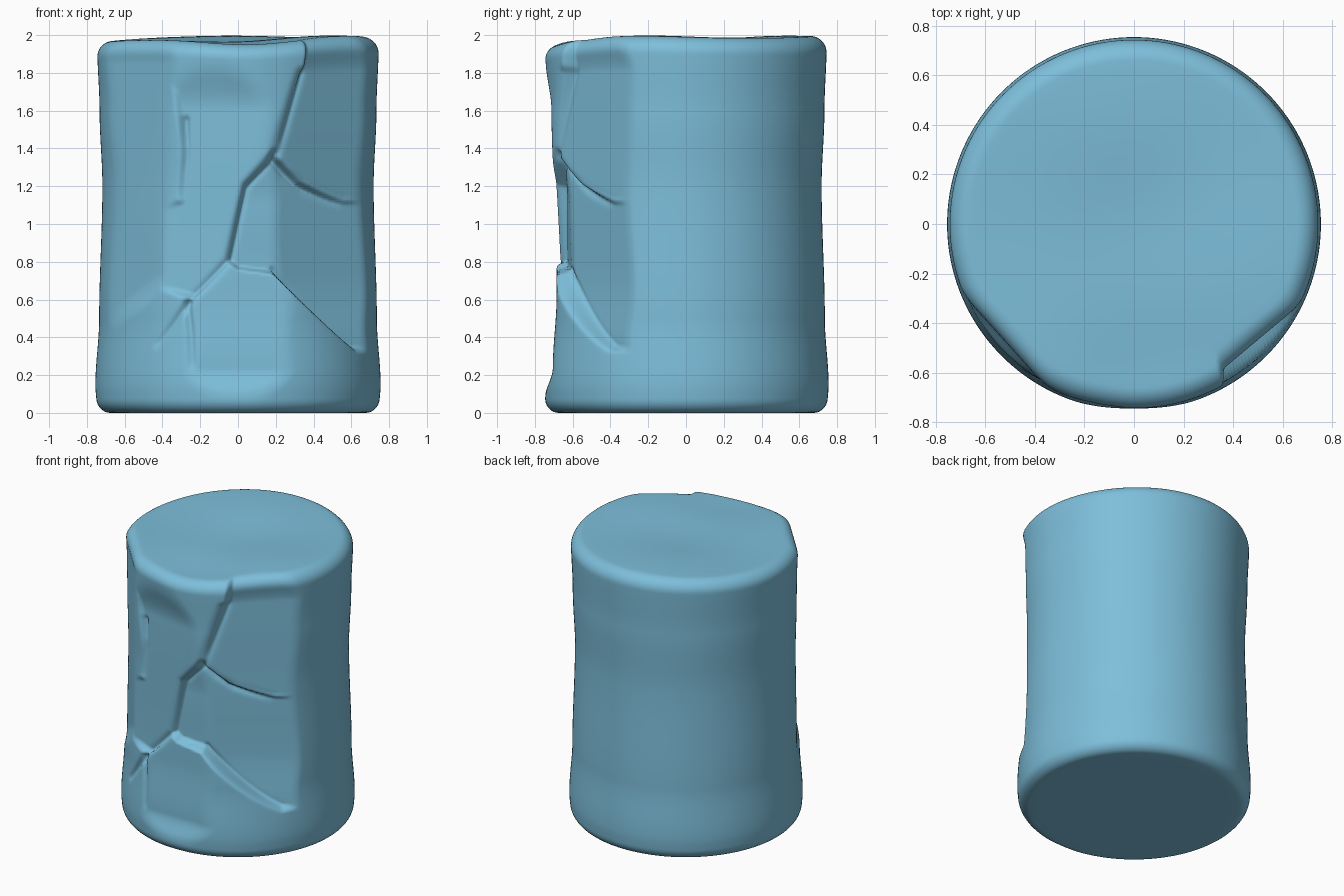
import bpy, bmesh, math

if "Cube" in bpy.data.objects:
    bpy.data.objects.remove(bpy.data.objects["Cube"])

# Helpers
def curve(pts, z):
    """Smoothly interpolate a short list of (height, value) points."""
    if z <= pts[0][0]:
        return pts[0][1]
    for (z0, v0), (z1, v1) in zip(pts, pts[1:]):
        if z <= z1:
            u = (z - z0) / (z1 - z0)
            return v0 + (v1 - v0) * u * u * (3 - 2 * u)
    return pts[-1][1]

def step(a, b, v):
    u = max(0.0, min(1.0, (v - a) / (b - a)))
    return u * u * (3 - 2 * u)

def smin(a, b, k=0.02):
    h = max(k - abs(a - b), 0) / k
    return min(a, b) - h * h * k / 4

def seg_dist(x, z, p, q):
    dx, dz = q[0] - p[0], q[1] - p[1]
    u = max(0, min(1, ((x - p[0]) * dx + (z - p[1]) * dz) / (dx * dx + dz * dz)))
    return math.hypot(x - p[0] - u * dx, z - p[1] - u * dz), u

def mask(poly, x, z, w):
    """1 inside the region, 0 outside, soft edge of width w."""
    inside, dist = False, 9
    for p, q in zip(poly, poly[1:] + poly[:1]):
        dist = min(dist, seg_dist(x, z, p, q)[0])
        if (p[1] > z) != (q[1] > z) and x < (q[0] - p[0]) * (z - p[1]) / (q[1] - p[1]) + p[0]:
            inside = not inside
    return step(-w, w, dist if inside else -dist)

# Overall radius by height
BASE = [(0, .745), (.15, .755), (.5, .735), (1.2, .718), (1.6, .733), (1.95, .745)]

# Broken regions of the front: outline, edge softness, flat planes (angle, distance by height)
UPPER_RIGHT = [(.36, 1.84), (.22, 1.42), (.2, 1.37), (.25, 1.31), (.36, 1.22), (.6, 1.12),
               (.95, 1.1), (.95, 2.2), (.4, 2.2)]
MID_RIGHT = [(.2, 1.35), (.04, 1.2), (-.06, .8), (0, .76), (.2, .74), (.4, .55), (.62, .34),
             (.95, .28), (.95, 1.1), (.6, 1.12), (.36, 1.22), (.25, 1.31)]
CENTRE = [(-.44, 1.9), (-.33, 1.7), (-.29, 1.4), (-.31, 1.12), (-.6, 1.0), (-.6, .72), (-.24, .61),
          (-.06, .78), (.04, 1.2), (.2, 1.36), (.36, 1.84), (.4, 2.2), (-.44, 2.2)]
LEFT = [(-.95, .45), (-.65, .5), (-.42, .68), (-.24, .65), (-.24, 2.2), (-.95, 2.2)]
LOWER = [(-.9, -.3), (-.9, .5), (-.24, .63), (-.05, .8), (.2, .8), (.65, .34), (.9, -.3)]
REGIONS = [
    (LEFT, .06, [(-48, [(0, .7), (1.85, .7), (2, .715)])]),
    (CENTRE, .018, [(-10, [(.7, .67), (1.6, .68), (1.95, .75)])]),
    (UPPER_RIGHT, .022, [(40, [(1.1, .655), (1.8, .66), (1.97, .69)])]),
    (MID_RIGHT, .018, [(6, [(.7, .62), (1.1, .63), (1.35, .65)]),
                       (34, [(.3, .635), (.7, .612), (1.2, .62)])]),
    (LOWER, .025, [(0, [(.06, .752), (.24, .705), (.62, .685)])]),
]

# Cracks: path, depth, width
CRACKS = [
    ([(.34, 1.8), (.25, 1.52), (.2, 1.37)], .022, .03),
    ([(.2, 1.37), (.04, 1.2), (-.06, .8), (-.15, .71), (-.26, .6)], .022, .022),
    ([(.2, 1.35), (.28, 1.27), (.4, 1.19), (.58, 1.12)], .022, .024),
    ([(-.26, .59), (-.34, .47), (-.42, .36)], .022, .017),
    ([(-.27, .58), (-.25, .42), (-.24, .25)], .022, .017),
    ([(.21, .75), (.4, .55), (.62, .34)], .014, .018),
    ([(-.29, 1.55), (-.29, 1.35), (-.31, 1.15)], .018, .016),
]

def wall(t, z):
    """Radius of the wall at angle t (0 = front) and height z."""
    r = curve(BASE, z)
    if abs(t) > 1.6:
        return r
    x = .73 * math.sin(t)
    for poly, soft, planes in REGIONS:
        cut = r
        for deg, dist in planes:
            c = math.cos(t - math.radians(deg))
            if c > .3:
                cut = smin(cut, curve(dist, z) / c)
        if cut < r - 1e-5:
            r += (cut - r) * mask(poly, x, z, soft)
    for path, depth, width in CRACKS:
        n, best = len(path) - 1, 0
        for i in range(n):
            d, u = seg_dist(x, z, path[i], path[i + 1])
            if d < 3 * width:
                fade = math.sqrt(max(0, 1 - (i + u) / n)) * .7 + .3
                best = max(best, depth * fade * math.exp(-(d / width) ** 2))
        r -= best
    return r

def lid_height(x, y):
    """Gently uneven top surface."""
    bump = lambda cx, cy, s: math.exp(-((x - cx) ** 2 + (y - cy) ** 2) / s)
    return (1.98 + .02 * bump(.45, -.2, .12) + .02 * bump(-.05, .45, .2)
            - .03 * bump(.05, -.65, .1) - .012 * bump(-.6, 0, .2) - .02 * bump(0, 0, .12))

# Section rows: (inset from wall, radial factor, height, amount of lid unevenness)
RB, RT, TOP = .07, .085, 1.98
rows = [(RB, f, 0, 0) for f in (.25, .5, .75, .9)]
for i in range(9):
    a = i / 8 * math.pi / 2
    rows.append((RB * (1 - math.sin(a)), 1, RB * (1 - math.cos(a)), 0))
N = 160
for i in range(1, N):
    z = RB + (TOP - RT - RB) * i / N
    rows.append((0, 1, z, step(1.6, TOP, z)))
for i in range(11):
    a = i / 10 * math.pi / 2
    rows.append((RT * (1 - math.cos(a)), 1, TOP - RT + RT * math.sin(a),
                 step(1.6, TOP, TOP - RT + RT * math.sin(a))))
rows += [(RT, 1 - i / 16, TOP, 1) for i in range(1, 16)]

# Angles, denser across the broken front
angles = [-1.6 + 3.2 * i / 250 for i in range(250)]
angles += [1.6 + (2 * math.pi - 3.2) * i / 70 for i in range(70)]
angles = [t if t <= math.pi else t - 2 * math.pi for t in angles]

# Build the skin
bm = bmesh.new()
rings = []
for inset, f, z, lift in rows:
    ring = []
    for t in angles:
        r = (wall(t, z) - inset) * f
        x, y = r * math.sin(t), -r * math.cos(t)
        h = z + (lid_height(x, y) - TOP) * lift if lift else z
        ring.append(bm.verts.new((x, y, h)))
    rings.append(ring)
M = len(angles)
for lo, hi in zip(rings, rings[1:]):
    for j in range(M):
        k = (j + 1) % M
        bm.faces.new((lo[j], lo[k], hi[k], hi[j]))
bottom = bm.verts.new((0, 0, 0))
top = bm.verts.new((0, 0, lid_height(0, 0)))
for j in range(M):
    k = (j + 1) % M
    bm.faces.new((bottom, rings[0][k], rings[0][j]))
    bm.faces.new((top, rings[-1][j], rings[-1][k]))
bmesh.ops.recalc_face_normals(bm, faces=bm.faces)
for face in bm.faces:
    face.smooth = True

mesh = bpy.data.meshes.new("cracked_drum")
bm.to_mesh(mesh)
bm.free()
drum = bpy.data.objects.new("cracked_drum", mesh)
bpy.context.collection.objects.link(drum)

# Single flat colour
blue = bpy.data.materials.new("light_blue")
blue.diffuse_color = (.205, .515, .70, 1)
blue.use_nodes = True
blue.node_tree.nodes["Principled BSDF"].inputs["Base Color"].default_value = blue.diffuse_color
mesh.materials.append(blue)
